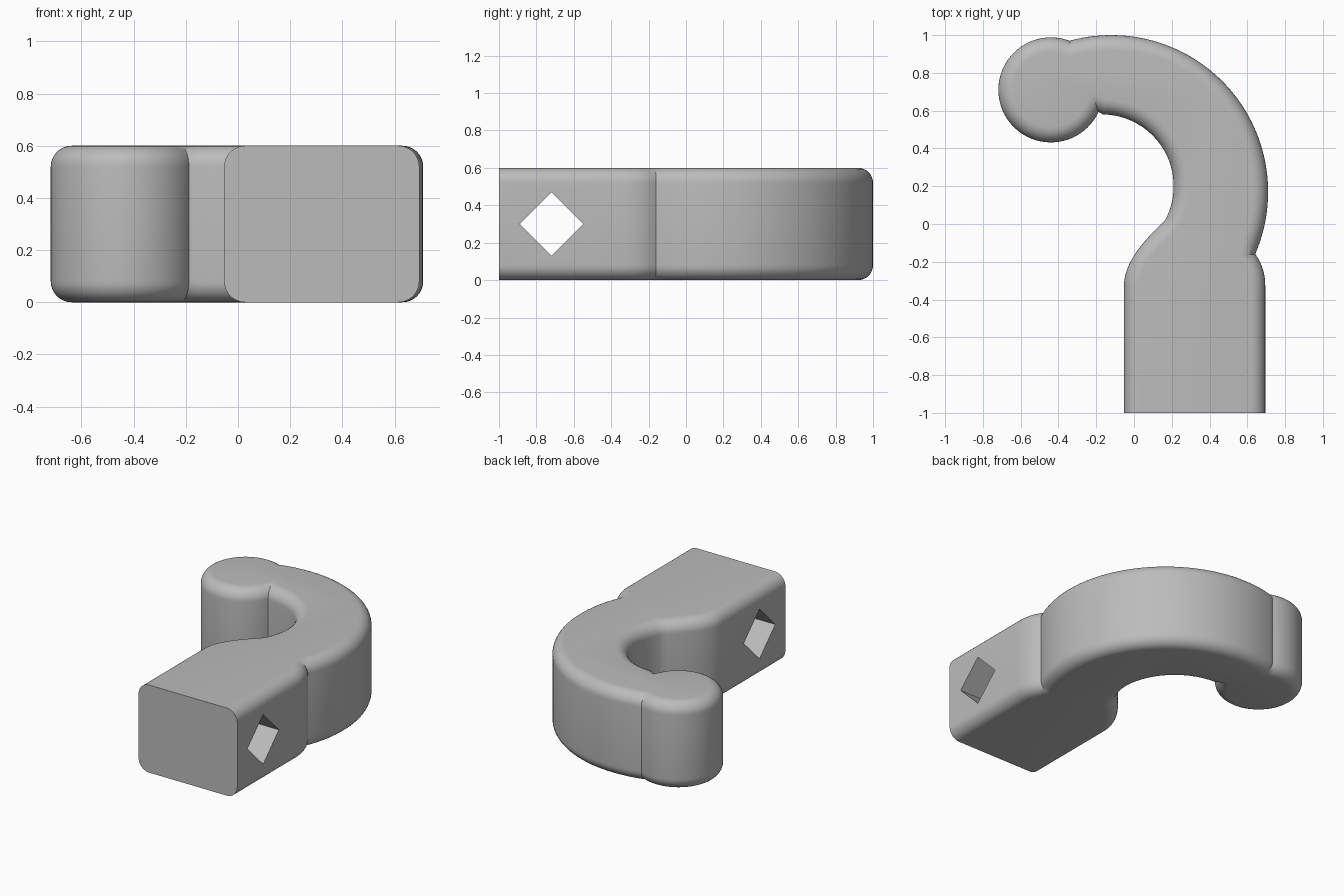
import bpy, bmesh
from math import sin, cos, radians
from mathutils import Vector
from mathutils.geometry import interpolate_bezier

cube = bpy.data.objects.get("Cube")
if cube:
    bpy.data.objects.remove(cube)

HEIGHT, ROUNDING = 0.6, 0.08


def arc(cx, cy, r, start, end, n):
    step = radians(end - start) / n
    return [(cx + r * cos(radians(start) + i * step),
             cy + r * sin(radians(start) + i * step)) for i in range(n + 1)]


def bezier(a, b, c, d, n):
    pts = interpolate_bezier(*[Vector((*p, 0)) for p in (a, b, c, d)], n)
    return [(p.x, p.y) for p in pts[1:-1]]


def prism(name, outline, height):
    bm = bmesh.new()
    base = bm.faces.new([bm.verts.new((x, y, 0)) for x, y in outline])
    top = bmesh.ops.extrude_face_region(bm, geom=[base])["geom"]
    bmesh.ops.translate(bm, vec=(0, 0, height),
                        verts=[v for v in top if isinstance(v, bmesh.types.BMVert)])
    bmesh.ops.recalc_face_normals(bm, faces=bm.faces)
    return bm


def finish(name, bm):
    mesh = bpy.data.meshes.new(name)
    bm.to_mesh(mesh)
    bm.free()
    obj = bpy.data.objects.new(name, mesh)
    bpy.context.collection.objects.link(obj)
    return obj


# Hook outline: shank, outer sweep, round tip, inner sweep, neck
left, right, shoulder = -0.053, 0.695, -0.33
outer = arc(-0.12, 0.17, 0.83, -23.4, 105.2, 56)
tip = arc(-0.44, 0.71, 0.278, 69, 335, 64)
inner = arc(-0.17, 0.20, 0.38, 89, -28, 36)
outline = [(left, -1), (right, -1), (right, shoulder)]
outline += bezier((right, shoulder), (right, -0.27), (0.68, -0.21), outer[0], 9)
outline += outer + tip + inner
outline += bezier(inner[-1], (0.05, -0.09), (left, -0.2), (left, shoulder), 16)
outline.append((left, shoulder))

# Round the top and bottom rims, leaving the front end flat
bm = prism("hook", outline, HEIGHT)
rims = [e for e in bm.edges
        if abs(e.verts[0].co.z - e.verts[1].co.z) < 1e-4
        and any(v.co.y > -0.99 for v in e.verts)]
bmesh.ops.bevel(bm, geom=rims, offset=ROUNDING, offset_type='OFFSET',
                segments=8, profile=0.5, affect='EDGES', clamp_overlap=False)
hook = finish("hook", bm)

# Diamond hole through the shank
bm = bmesh.new()
bmesh.ops.create_cone(bm, cap_ends=True, segments=4, radius1=0.17, radius2=0.17, depth=2)
cutter = finish("hole_cutter", bm)
cutter.location = (0.32, -0.72, HEIGHT / 2)
cutter.rotation_euler = (0, radians(90), 0)
cutter.hide_render = True
cutter.hide_viewport = True
cut = hook.modifiers.new("diamond_hole", 'BOOLEAN')
cut.operation = 'DIFFERENCE'
cut.solver = 'EXACT'
cut.object = cutter

# Plain grey finish
grey = bpy.data.materials.new("grey")
grey.use_nodes = True
colour = (0.5, 0.5, 0.5, 1)
grey.diffuse_color = colour
grey.node_tree.nodes["Principled BSDF"].inputs["Base Color"].default_value = colour
hook.data.materials.append(grey)
cutter.data.materials.append(grey)

# Apply the cut, then smooth the rounded surfaces
bpy.context.view_layer.objects.active = hook
hook.select_set(True)
bpy.ops.object.modifier_apply(modifier=cut.name)
bpy.data.objects.remove(cutter)
bpy.ops.object.shade_smooth_by_angle(angle=radians(30))
